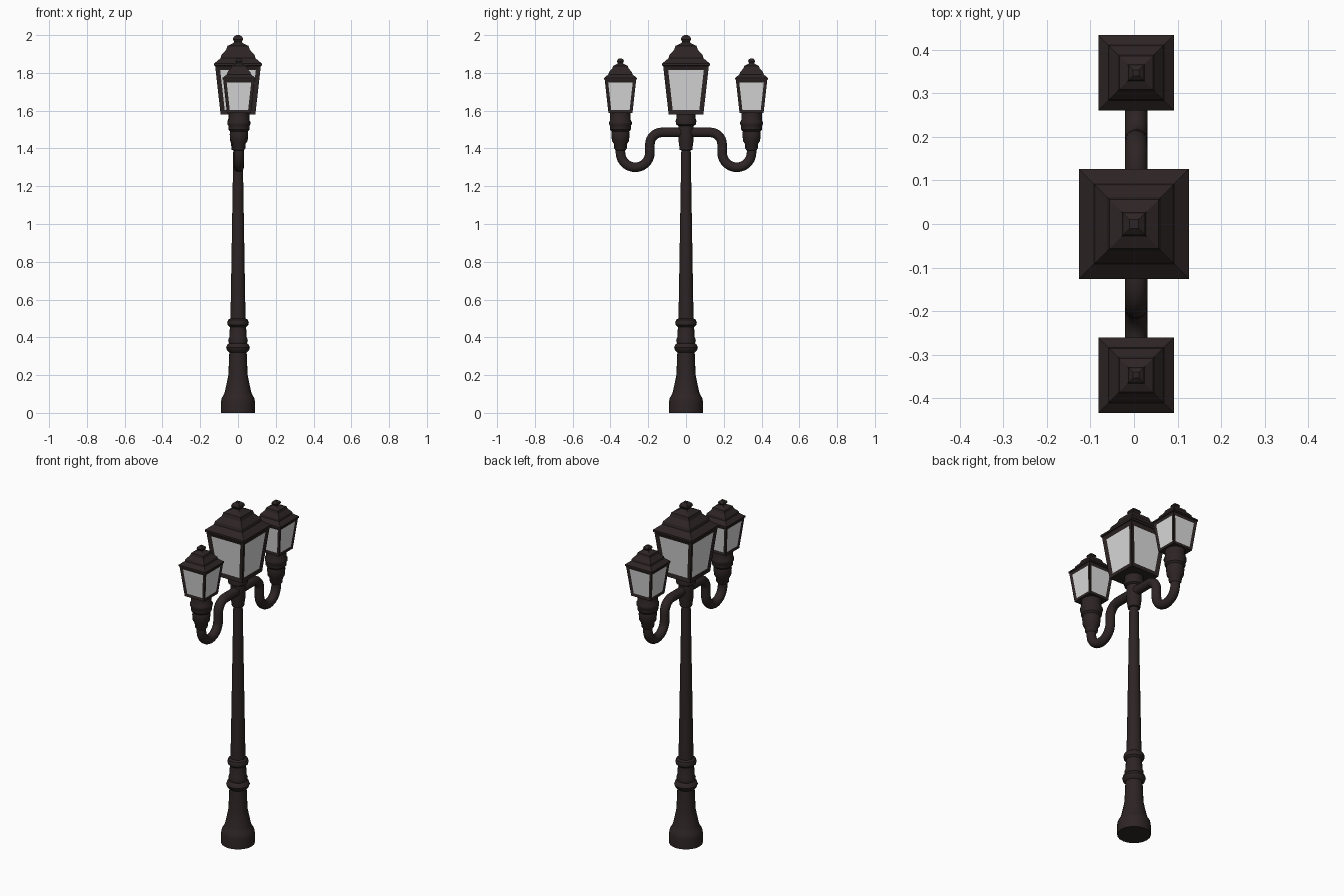
import bpy, bmesh, math
from mathutils import Vector

if "Cube" in bpy.data.objects:
    bpy.data.objects.remove(bpy.data.objects["Cube"])


def material(name, rgb):
    m = bpy.data.materials.new(name)
    m.diffuse_color = (*rgb, 1)
    m.use_nodes = True
    m.node_tree.nodes["Principled BSDF"].inputs["Base Color"].default_value = m.diffuse_color
    return m


IRON = material("dark_brown_iron", (0.027, 0.018, 0.018))
GLASS = material("pale_grey_glass", (0.70, 0.70, 0.70))


def finish(bm, name, smooth):
    bmesh.ops.recalc_face_normals(bm, faces=bm.faces)
    mesh = bpy.data.meshes.new(name)
    bm.to_mesh(mesh)
    bm.free()
    mesh.materials.append(IRON)
    mesh.materials.append(GLASS)
    ob = bpy.data.objects.new(name, mesh)
    bpy.context.collection.objects.link(ob)
    if smooth:
        bpy.ops.object.select_all(action='DESELECT')
        ob.select_set(True)
        bpy.context.view_layer.objects.active = ob
        bpy.ops.object.shade_smooth_by_angle(angle=math.radians(35))
    return ob


def skin(bm, rings):
    """Join rings of points into a closed tube; returns the side faces."""
    rings = [[bm.verts.new(p) for p in r] for r in rings]
    n = len(rings[0])
    sides = [bm.faces.new((a[i], a[(i + 1) % n], b[(i + 1) % n], b[i]))
             for a, b in zip(rings, rings[1:]) for i in range(n)]
    bm.faces.new(rings[0][::-1])
    bm.faces.new(rings[-1])
    return sides


def turned(profile, n, x=0, y=0):
    """Rings for a (radius, z) profile; n = 4 gives squares of that half width."""
    k, off = (math.sqrt(2), math.pi / 4) if n == 4 else (1, 0)
    return [[(x + r * k * math.cos(off + 2 * math.pi * i / n),
              y + r * k * math.sin(off + 2 * math.pi * i / n), z)
             for i in range(n)] for r, z in profile]


def lathe(name, profile, n, x=0, y=0):
    bm = bmesh.new()
    skin(bm, turned(profile, n, x, y))
    return finish(bm, name, n > 4)


BASE_Z = 1.58
ROOF = [(.115, 1.836), (.126, 1.838), (.126, 1.85), (.092, 1.878), (.088, 1.895),
        (.062, 1.923), (.056, 1.943), (.030, 1.955), (.019, 1.963), (.027, 1.978),
        (.023, 1.99), (.010, 2.0)]
BODY = [(.092, 1.58), (.121, 1.838)]


def lantern(name, x, y, s, z0):
    fit = lambda prof: [(r * s, z0 + (z - BASE_Z) * s) for r, z in prof]
    # tapered box with recessed panes
    bm = bmesh.new()
    sides = skin(bm, turned(fit(BODY), 4, x, y))
    bmesh.ops.recalc_face_normals(bm, faces=bm.faces)
    bmesh.ops.inset_individual(bm, faces=sides, thickness=.024 * s,
                               depth=-.006 * s, use_even_offset=True)
    for f in sides:
        f.material_index = 1
    finish(bm, name + "_body", False)
    # stepped roof with finial
    lathe(name + "_roof", fit(ROOF), 4, x, y)


# main post with base, rings and top collar
POST = [(.09, 0), (.09, .06), (.086, .08), (.076, .095), (.07, .11), (.058, .165),
        (.051, .2), (.046, .32), (.058, .33), (.063, .345), (.058, .36), (.048, .368),
        (.052, .385), (.046, .40), (.043, .455), (.054, .465), (.057, .48),
        (.052, .493), (.041, .50), (.038, .60), (.025, 1.39), (.033, 1.392),
        (.041, 1.45), (.041, 1.52), (.052, 1.527), (.055, 1.545), (.05, 1.56),
        (.05, 1.582)]
lathe("post", POST, 20)
lantern("main_lantern", 0, 0, 1, 1.58)

# side lamps: cup, lantern and S-shaped arm on both sides
AX, AY = .005, .347
CUP = [(.026, 1.39), (.034, 1.40), (.036, 1.425), (.046, 1.44), (.049, 1.475),
       (.047, 1.49), (.056, 1.50), (.056, 1.52), (.061, 1.528), (.061, 1.54),
       (.055, 1.55), (.055, 1.588)]


def arc(cy, cz, r, a0, a1, n):
    return [(cy + r * math.cos(math.radians(a0 + (a1 - a0) * i / n)),
             cz + r * math.sin(math.radians(a0 + (a1 - a0) * i / n)))
            for i in range(n + 1)]


PATH = ([(0, 1.485)] + arc(.128, 1.422, .063, 90, 0, 7)
        + arc(.269, 1.378, .078, 180, 360, 14) + [(AY, 1.41)])


def tube(name, path, radius, n, x):
    bm = bmesh.new()
    pts = [Vector((x, y, z)) for y, z in path]
    rings = []
    for i, p in enumerate(pts):
        t = (pts[min(i + 1, len(pts) - 1)] - pts[max(i - 1, 0)]).normalized()
        side = Vector((1, 0, 0))
        up = side.cross(t)
        rings.append([p + radius * (math.cos(a) * side + math.sin(a) * up)
                      for a in (2 * math.pi * k / n for k in range(n))])
    skin(bm, rings)
    return finish(bm, name, True)


for label, sgn in (("front", -1), ("back", 1)):
    tube(label + "_arm", [(y * sgn, z) for y, z in PATH], .026, 14, AX)
    lathe(label + "_cup", CUP, 18, AX, AY * sgn)
    lantern(label + "_lantern", AX, AY * sgn, .69, 1.587)
